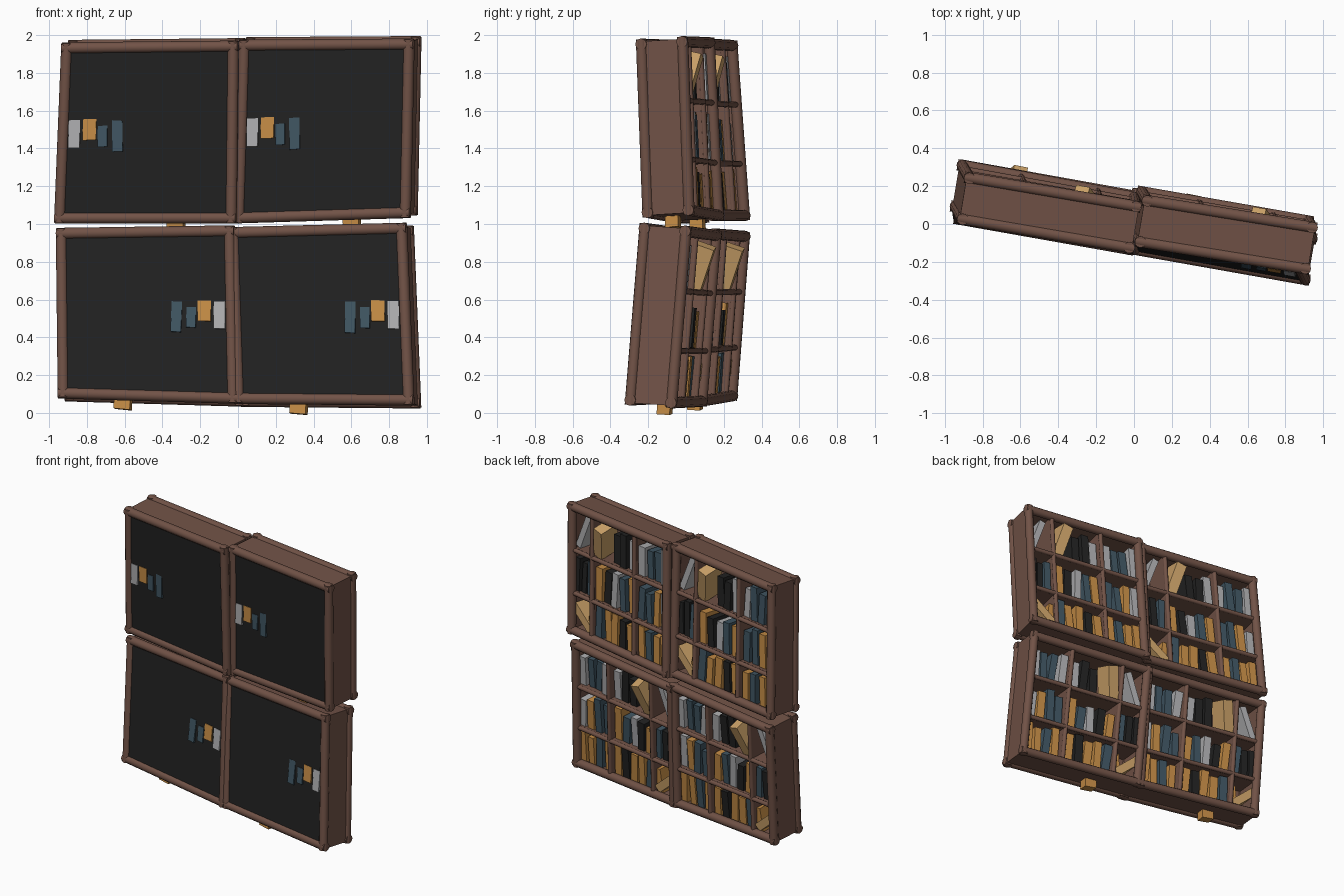
import bpy, bmesh, random
from mathutils import Vector, Matrix
from math import radians

if "Cube" in bpy.data.objects:
    bpy.data.objects.remove(bpy.data.objects["Cube"])

random.seed(4)
S = 0.95            # nominal module width and height
R = 0.03            # rim radius
FRONT, BACK = 0.03, 0.25   # depth of the two rim frames


def mat(name, c):
    m = bpy.data.materials.new(name)
    m.diffuse_color = (*c, 1)
    m.use_nodes = True
    m.node_tree.nodes["Principled BSDF"].inputs["Base Color"].default_value = m.diffuse_color
    return m


WOOD = mat("wood", (0.165, 0.085, 0.062))
INK = mat("black", (0.016, 0.016, 0.016))
BOOKS = {"K": INK, "G": mat("grey", (0.42, 0.42, 0.43)),
         "S": mat("slate", (0.05, 0.09, 0.12)),
         "O": mat("orange", (0.55, 0.26, 0.06)),
         "T": mat("tan", (0.6, 0.36, 0.14))}
NAMES = {"K": "black", "G": "grey", "S": "slate", "O": "orange", "T": "tan"}

# Modules: front corners bottom-left, bottom-right, top-left, top-right, depth tilt, mirrored
MODULES = {
    "upper_left": ((-.98, .07, 1.0), (-.01, -.11, 1.0), (-.94, .0, 1.96), (0, -.16, 1.97), .06, False),
    "upper_right": ((-.03, -.07, 1.0), (.91, -.235, 1.03), (0, -.12, 1.975), (.93, -.27, 1.98), .06, False),
    "lower_left": ((-.96, 0, .08), (0, -.17, .05), (-.97, .07, .98), (-.02, -.10, .995), -.07, True),
    "lower_right": ((-.03, -.16, .05), (.93, -.33, .04), (-.06, -.08, .985), (.89, -.25, 1.01), -.07, True),
}
# Shelf bays: (row floor height, books of the three columns, read from high u to low u)
COLS = ((.92, .745), (.72, .35), (.32, .035))
ROWS = ((.625, ("", "KKG", "GSSG")), (.315, ("KKS", "OKGSO", "SSOG")), (.045, ("", "SOOKO", "OSOO")))


class Module:
    def __init__(self, name, bl, br, tl, tr, tilt, mirrored):
        self.name, self.mirrored = name, mirrored
        self.c = [Vector(p) for p in (bl, br, tl, tr)]
        self.d = Vector((.165, .985, tilt)).normalized()
        self.parts = {}

    def world(self, p):
        # local (across, up, depth) to the skewed module
        u, v = p[0] / S, p[1] / S
        if self.mirrored:
            u = 1 - u
        bl, br, tl, tr = self.c
        return bl.lerp(br, u).lerp(tl.lerp(tr, u), v) + self.d * p[2]

    def bm(self, part, material):
        return self.parts.setdefault(part, (bmesh.new(), material))[0]

    def box(self, part, material, centre, size, lean=0, tip=0):
        bm = self.bm(part, material)
        rot = Matrix.Rotation(radians(lean), 3, 'Z') @ Matrix.Rotation(radians(tip), 3, 'X')
        for v in bmesh.ops.create_cube(bm, size=1)["verts"]:
            v.co = self.world(Vector(centre) + rot @ (v.co * Vector(size)))

    def span(self, part, material, a, b):
        a, b = Vector(a), Vector(b)
        self.box(part, material, (a + b) / 2, b - a)

    def rod(self, part, a, b, r, sides=12):
        bm = self.bm(part, WOOD)
        p, q = self.world(a), self.world(b)
        m = Matrix.Translation((p + q) / 2) @ (q - p).to_track_quat('Z', 'Y').to_matrix().to_4x4()
        new = bmesh.ops.create_cone(bm, cap_ends=True, segments=sides, radius1=r, radius2=r,
                                    depth=(q - p).length, matrix=m)["verts"]
        for f in {f for v in new for f in v.link_faces}:
            f.smooth = len(f.verts) == 4

    def finish(self):
        for part, (bm, material) in self.parts.items():
            bmesh.ops.recalc_face_normals(bm, faces=bm.faces)
            me = bpy.data.meshes.new(part)
            bm.to_mesh(me)
            bm.free()
            me.materials.append(material)
            bpy.context.collection.objects.link(bpy.data.objects.new(self.name + "_" + part, me))


for name, args in MODULES.items():
    m = Module(name, *args)
    lo, hi = R, S - R

    # carcass boards and front board
    for a, b in (((.015, .015, FRONT), (.045, hi, BACK)), ((S - .045, .015, FRONT), (S - .015, hi, BACK)),
                 ((.015, .015, FRONT), (S - .015, .045, BACK)), ((.015, S - .045, FRONT), (S - .015, S - .015, BACK))):
        m.span("case", WOOD, a, b)
    m.span("inner_board", WOOD, (lo, lo, .032), (hi, hi, .05))
    m.span("front_panel", INK, (lo, lo, .018), (hi, hi, .032))

    # round rims on both faces
    for w in (FRONT, BACK):
        for e in (lo, hi):
            m.rod("rims", (e, 0.005, w), (e, S - .005, w), R)
            m.rod("rims", (0.005, e, w), (S - .005, e, w), R)

    # shelves and uprights with slim rounded lips
    for v in (.3, .61):
        m.span("shelves", WOOD, (lo, v - .012, .04), (hi, v + .012, BACK))
        m.rod("shelf_lips", (lo, v, BACK), (hi, v, BACK), .016, 8)
    for u in (.335, .732):
        m.span("uprights", WOOD, (u - .012, lo, .04), (u + .012, hi, BACK))
        m.rod("shelf_lips", (u, lo, BACK), (u, hi, BACK), .016, 8)

    # standing books
    for floor, bays in ROWS:
        for (u1, u0), books in zip(COLS, bays):
            if not books:
                continue
            step = (u1 - u0) / max(len(books), 3)
            for i, k in enumerate(books):
                h, t = random.uniform(.19, .245), step * random.uniform(.68, .85)
                if floor > .6 and len(books) == 3:
                    step, t = .072, .058
                u = (u0 + step * (len(books) - i - .5))
                m.box(NAMES[k] + "_books", BOOKS[k], (u, floor + h / 2, .135 + random.uniform(0, .02)),
                      (t, h, .16), lean=random.uniform(-4, 4))

    # leaning and fallen books
    m.box("grey_books", BOOKS["G"], (.84, .755, .15), (.045, .26, .15), lean=22)
    m.box("tan_books", BOOKS["T"], (.655, .755, .2), (.075, .24, .15), lean=16, tip=16)
    m.box("tan_books", BOOKS["T"], (.835, .14, .16), (.06, .21, .16), lean=-48)
    m.box("orange_books", BOOKS["O"], (.765, .12, .15), (.045, .2, .15), lean=8)
    m.box("orange_books", BOOKS["O"], (.62, .0, .11), (.085, .09, .07), lean=4)

    # book corners poking through the front panel
    for k, u0, u1, v0, v1, lean in (("G", .06, .12, .395, .54, 1), ("O", .135, .205, .435, .545, 1),
                                    ("S", .215, .265, .4, .51, 2), ("S", .29, .345, .375, .54, 3)):
        m.box(NAMES[k] + "_books", BOOKS[k], ((u0 + u1) / 2, (v0 + v1) / 2, .05),
              (u1 - u0, v1 - v0, .08), lean=lean, tip=4)
    m.finish()
